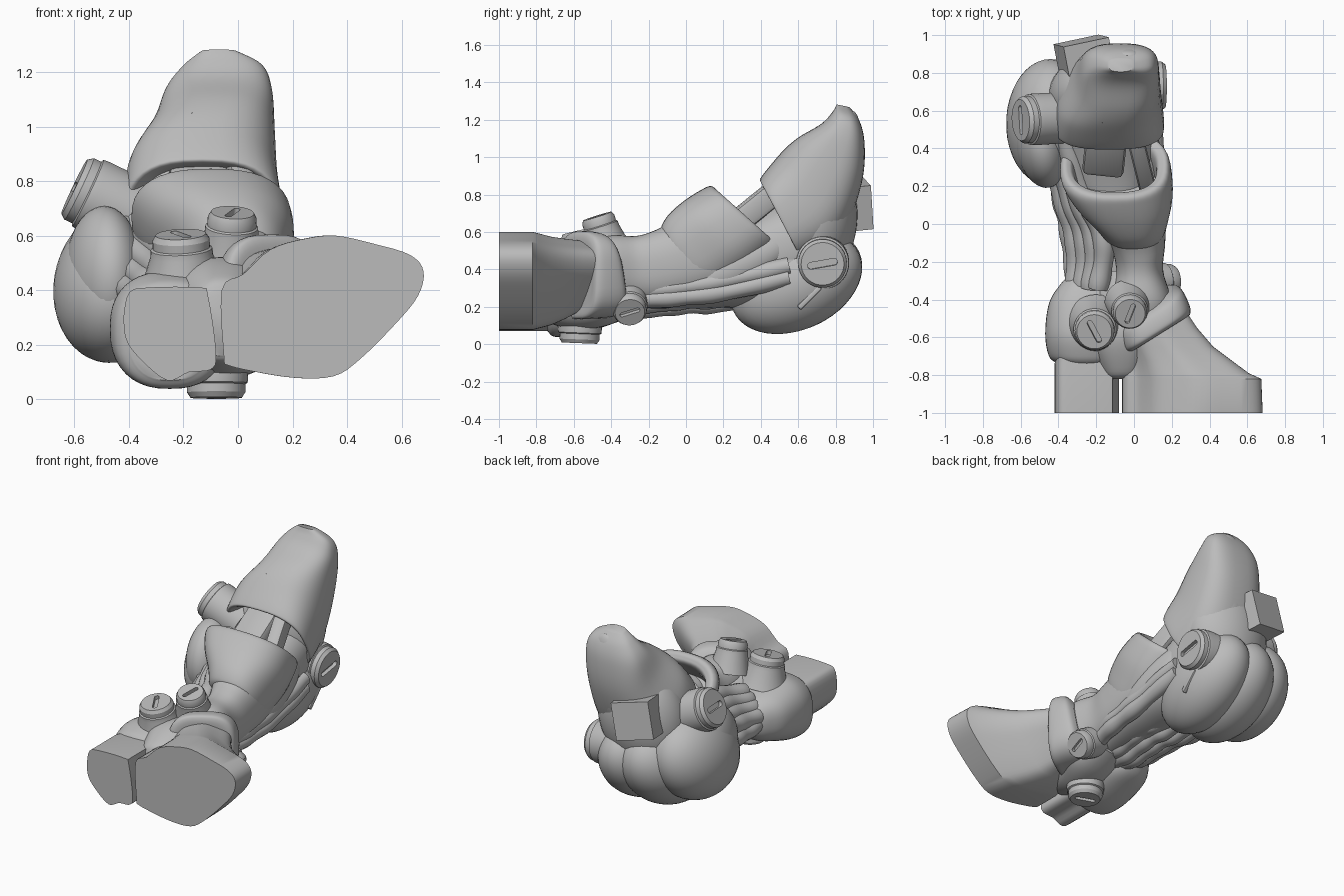
import bpy, bmesh
from math import sin, cos, pi, radians
from mathutils import Vector, Matrix

if "Cube" in bpy.data.objects:
    bpy.data.objects.remove(bpy.data.objects["Cube"])

grey = bpy.data.materials.new("plain grey")
grey.use_nodes = True
grey.diffuse_color = (0.5, 0.5, 0.5, 1)
grey.node_tree.nodes["Principled BSDF"].inputs["Base Color"].default_value = (0.5, 0.5, 0.5, 1)


def finish(name, bm, angle=40):
    bmesh.ops.recalc_face_normals(bm, faces=bm.faces)
    mesh = bpy.data.meshes.new(name)
    bm.to_mesh(mesh)
    bm.free()
    ob = bpy.data.objects.new(name, mesh)
    bpy.context.collection.objects.link(ob)
    mesh.materials.append(grey)
    bpy.ops.object.select_all(action='DESELECT')
    bpy.context.view_layer.objects.active = ob
    ob.select_set(True)
    bpy.ops.object.shade_smooth_by_angle(angle=radians(angle))


def spline(a, b, c, d, t):
    return 0.5 * (2*b + (c-a)*t + (2*a - 5*b + 4*c - d)*t*t + (3*b - a - 3*c + d)*t**3)


def smooth(keys, steps):
    """Catmull-Rom through a list of equal-length tuples."""
    keys = [tuple(k) for k in keys]
    ext = [keys[0]] + keys + [keys[-1]]
    out = []
    for i in range(len(keys) - 1):
        for s in range(steps):
            out.append([spline(*v, s / steps) for v in zip(*ext[i:i+4])])
    return out + [list(keys[-1])]


def euler(rot):
    m = Matrix.Identity(4)
    for axis, a in zip('XYZ', rot):
        m = Matrix.Rotation(radians(a), 4, axis) @ m
    return m


def skin(name, loops, angle=40):
    bm = bmesh.new()
    rings = [[bm.verts.new(p) for p in loop] for loop in loops]
    n = len(rings[0])
    for a, b in zip(rings, rings[1:]):
        for i in range(n):
            bm.faces.new((a[i], a[(i+1) % n], b[(i+1) % n], b[i]))
    bm.faces.new(rings[0])
    bm.faces.new(rings[-1])
    finish(name, bm, angle)


def loft(name, keys, power=2.4, n=40, steps=6, yaw=0):
    """Rings given as x, y, z, half width, half height, pitch in degrees."""
    loops = []
    turn = Matrix.Rotation(radians(yaw), 3, 'Z')
    for x, y, z, rx, rz, p in smooth(keys, steps):
        p = radians(p)
        side, up = turn @ Vector((1, 0, 0)), turn @ Vector((0, -sin(p), cos(p)))
        loop = []
        for i in range(n):
            c, s = cos(2*pi*i/n), sin(2*pi*i/n)
            e = 2 / power
            u = abs(c)**e * (1 if c > 0 else -1)
            v = abs(s)**e * (1 if s > 0 else -1)
            loop.append(Vector((x, y, z)) + side*u*rx + up*v*rz)
        loops.append(loop)
    skin(name, loops)


def block(name, outline, stations, origin):
    """Outline in x, z swept along y; stations are y, x scale, z scale, x shift, z shift."""
    ox, oz = origin
    pts = smooth(outline + outline[:1], 4)[:-1]
    skin(name, [[(ox + (x-ox)*sx + dx, y, oz + (z-oz)*sz + dz) for x, z in pts]
                for y, sx, sz, dx, dz in stations], 35)


def ellipsoid(name, loc, radii, tilt=(0, 0, 0)):
    bm = bmesh.new()
    bmesh.ops.create_uvsphere(bm, u_segments=40, v_segments=24, radius=1)
    bm.transform(Matrix.Translation(loc) @ euler(tilt) @ Matrix.Diagonal((*radii, 1)))
    finish(name, bm)


def bar(name, loc, size, rot, bevel=0.008):
    bm = bmesh.new()
    bmesh.ops.create_cube(bm, size=1)
    bm.transform(Matrix.Diagonal((*size, 1)))
    if bevel:
        bmesh.ops.bevel(bm, geom=bm.edges[:], offset=bevel, segments=2, affect='EDGES', profile=0.5)
    bm.transform(Matrix.Translation(loc) @ euler(rot))
    finish(name, bm, 30)


def bolt(name, face, axis, r, depth, spin=0, flare=1.08):
    """Round cap with a rim and a round-ended slot; face is the outer centre."""
    m = (Matrix.Translation(face) @ Vector(axis).to_track_quat('Z', 'Y').to_matrix().to_4x4()
         @ Matrix.Rotation(radians(spin), 4, 'Z'))
    angles = [2*pi*(i + 0.5)/32 for i in range(32)]
    loops = [[m @ Vector((r*k*cos(a), r*k*sin(a), h)) for a in angles]
             for k, h in [(flare, -depth), (1.1, -0.08), (1.08, -0.055), (1.0, -0.05), (1.0, -0.02), (0.88, 0)]]
    for h in (0, -0.025):
        loops.append([m @ Vector((r*(0.48*(1 if cos(a) > 0 else -1) + 0.14*cos(a)), r*0.14*sin(a), h))
                      for a in angles])
    skin(name, loops, 30)


def cable(name, pts, r):
    loops = []
    path = [Vector(p) for p in smooth(pts, 10)]
    for i, p in enumerate(path):
        d = path[min(i+1, len(path)-1)] - path[max(i-1, 0)]
        q = d.to_track_quat('Y', 'Z')
        k = r * (1 + 0.06*sin(i*0.8))
        loops.append([p + q @ Vector((k*cos(a*pi/6), 0, k*sin(a*pi/6))) for a in range(12)])
    skin(name, loops)


# Foot: wide toe block and narrow toe block, both cut flat at the front
wide = [(-.05, .13), (-.06, .4), (.02, .46), (.12, .55), (.25, .59), (.36, .6), (.5, .57), (.63, .53),
        (.68, .47), (.66, .38), (.58, .28), (.45, .15), (.35, .085), (.2, .08), (.02, .11)]
block("wide_toe", wide, [(-1, 1, 1, 0, 0), (-.82, .99, 1, 0, 0), (-.79, .9, .97, 0, 0), (-.72, .77, .9, 0, 0),
      (-.65, .67, .82, -.02, .01), (-.55, .58, .7, -.04, .03), (-.42, .46, .6, -.04, .04)], (-.05, .34))
narrow = [(-.42, .3), (-.4, .39), (-.33, .41), (-.14, .41), (-.11, .38), (-.08, .17), (-.1, .11), (-.18, .1),
          (-.26, .07), (-.36, .15), (-.41, .22)]
block("narrow_toe", narrow, [(-1, 1, 1, 0, 0), (-.74, 1, 1, 0, 0), (-.6, .9, .9, 0, 0)], (-.25, .25))

# Ankle
loft("outer_ankle_shell", [(-.25, -.74, .24, .15, .17, 0), (-.25, -.7, .24, .2, .2, 0), (-.25, -.58, .26, .22, .21, 0),
     (-.255, -.42, .27, .195, .17, 0), (-.26, -.32, .27, .13, .13, 0), (-.26, -.26, .27, .07, .08, 0)])
loft("ankle_core", [(-.07, -.82, .28, .07, .12, 0), (-.06, -.78, .29, .12, .16, 0), (-.06, -.6, .3, .19, .22, 0),
     (-.02, -.42, .3, .2, .2, 0), (-.03, -.25, .32, .13, .14, 0)])
loft("ankle_cuff", [(.14, -.58, .36, .14, .16, 0), (.135, -.58, .36, .19, .22, 0), (.115, -.54, .37, .21, .235, 5),
     (.08, -.45, .37, .2, .225, 10), (.07, -.41, .37, .15, .17, 10)], 3, yaw=32)

# Shin with a hollow upper cuff
loft("shin", [(.05, -.6, .37, .12, .14, 0), (.04, -.42, .4, .16, .18, 0), (.03, -.25, .4, .125, .18, 5),
     (.02, -.1, .42, .145, .2, 20), (-.02, .1, .48, .19, .23, 35), (-.06, .25, .52, .2, .2, 40)])
loft("shin_cuff", [(0, -.03, .44, .14, .18, 33), (-.005, -.01, .46, .17, .21, 35), (-.02, .06, .51, .205, .24, 38),
     (-.06, .17, .585, .265, .255, 43), (-.095, .27, .655, .292, .253, 47), (-.1, .31, .685, .28, .24, 48),
     (-.1, .315, .685, .25, .21, 48), (-.1, .29, .66, .22, .18, 47), (-.08, .18, .55, .2, .17, 45)], 2.5)

# Knee interior and calf
loft("knee_core", [(-.1, .1, .42, .16, .16, 10), (-.14, .3, .45, .24, .2, 10), (-.16, .55, .52, .27, .24, 10),
     (-.16, .75, .6, .24, .22, 10)])
loft("calf", [(-.06, -.3, .27, .1, .08, 5), (-.07, -.1, .29, .16, .1, 8), (-.1, .12, .32, .22, .13, 12),
     (-.12, .35, .37, .25, .17, 18), (-.14, .6, .45, .24, .18, 20)])
ellipsoid("calf_side_plate", (.06, .28, .42), (.1, .31, .12), (25, 0, 4))
bar("knee_strut_narrow", (.03, .36, .72), (.09, .42, .13), (38, 0, 14), .025)
bar("knee_strut_wide", (-.15, .42, .74), (.22, .36, .12), (38, 0, -6), .03)

# Thigh shell, open below
loft("thigh_shell", [(-.14, .62, .7, .2, .17, 30), (-.13, .54, .68, .24, .2, 28), (-.13, .51, .66, .275, .24, 28),
     (-.13, .53, .68, .29, .255, 28), (-.13, .66, .79, .275, .275, 36), (-.09, .77, .98, .225, .21, 53),
     (-.07, .84, 1.13, .195, .125, 66), (-.055, .855, 1.22, .145, .075, 72), (-.07, .84, 1.275, .065, .035, 78)], 2.7)
ellipsoid("thigh_back", (-.16, .68, .66), (.29, .235, .36), (-6, 12, 0))
ellipsoid("thigh_ridge", (-.06, .87, .95), (.15, .07, .3), (-4, 8, 0))
bar("back_plug", (-.265, .892, .75), (.25, .16, .24), (6, 12, 12), 0)

# Rounded rear shells, side by side, running down toward the calf
ellipsoid("rear_shell_outer", (-.45, .54, .42), (.225, .34, .28), (20, 10, 0))
ellipsoid("rear_shell_middle", (-.27, .59, .34), (.24, .37, .26), (25, 6, 0))
ellipsoid("rear_shell_inner", (-.09, .59, .33), (.22, .37, .25), (25, 0, 0))
ellipsoid("rear_side_plate", (-.49, .43, .46), (.14, .24, .25), (-20, 0, 10))

# Tendons under and beside the shin
for i in range(6):
    t = i / 5
    x, z = -.34 + .36*t, .29 - .07*sin(pi*t)
    cable(f"tendon_{i+1}", [(x*.8 - .04, -.42, z), (x*.85 - .03, -.22, z - .03), (x - .01, 0, z - .01),
                            (x*1.1 - .02, .2, z), (x*1.1 - .02, .5, z + .08)], .052)
for i in range(4):
    cable(f"side_tendon_{i+1}", [(-.31 + .04*i, -.34, .31 + .04*i), (-.31 + .05*i, -.1, .34 + .05*i),
                                 (-.38 + .04*i, .15, .39 + .05*i), (-.46 + .03*i, .45, .46 + .06*i)], .055)
for i in range(2):
    cable(f"inner_tendon_{i+1}", [(.06, -.3, .24 + .04*i), (.1, -.08, .25 + .05*i),
                                  (.11, .2, .28 + .06*i), (.1, .55, .36 + .06*i)], .05)

# Slotted joint bolts
bolt("outer_knee_bolt", (-.6, .55, .78), (-.9, -.05, .43), .125, .28, 0)
bolt("inner_knee_bolt", (.165, .73, .43), (1, 0, -.08), .13, .25, 10)
bolt("ankle_top_bolt_1", (-.21, -.57, .605), (-.05, -.22, 1), .105, .2, 130, 1.5)
bolt("ankle_top_bolt_2", (-.02, -.475, .685), (.05, -.3, .95), .09, .2, 60, 1.4)
bolt("ankle_bottom_bolt", (-.08, -.57, .006), (0, -.04, -1), .107, .16, 20)
bolt("ankle_side_bolt", (.21, -.3, .17), (.8, .05, -.45), .09, .22, 20)

# Small vents on the shells
bar("thigh_vent", (-.22, .515, .995), (.17, .03, .02), (0, -40, 35))
bar("cuff_vent", (-.21, .1, .71), (.03, .13, .02), (40, -30, -10))
bar("rear_vent", (.1, .66, .25), (.03, .16, .03), (45, 0, 0))
